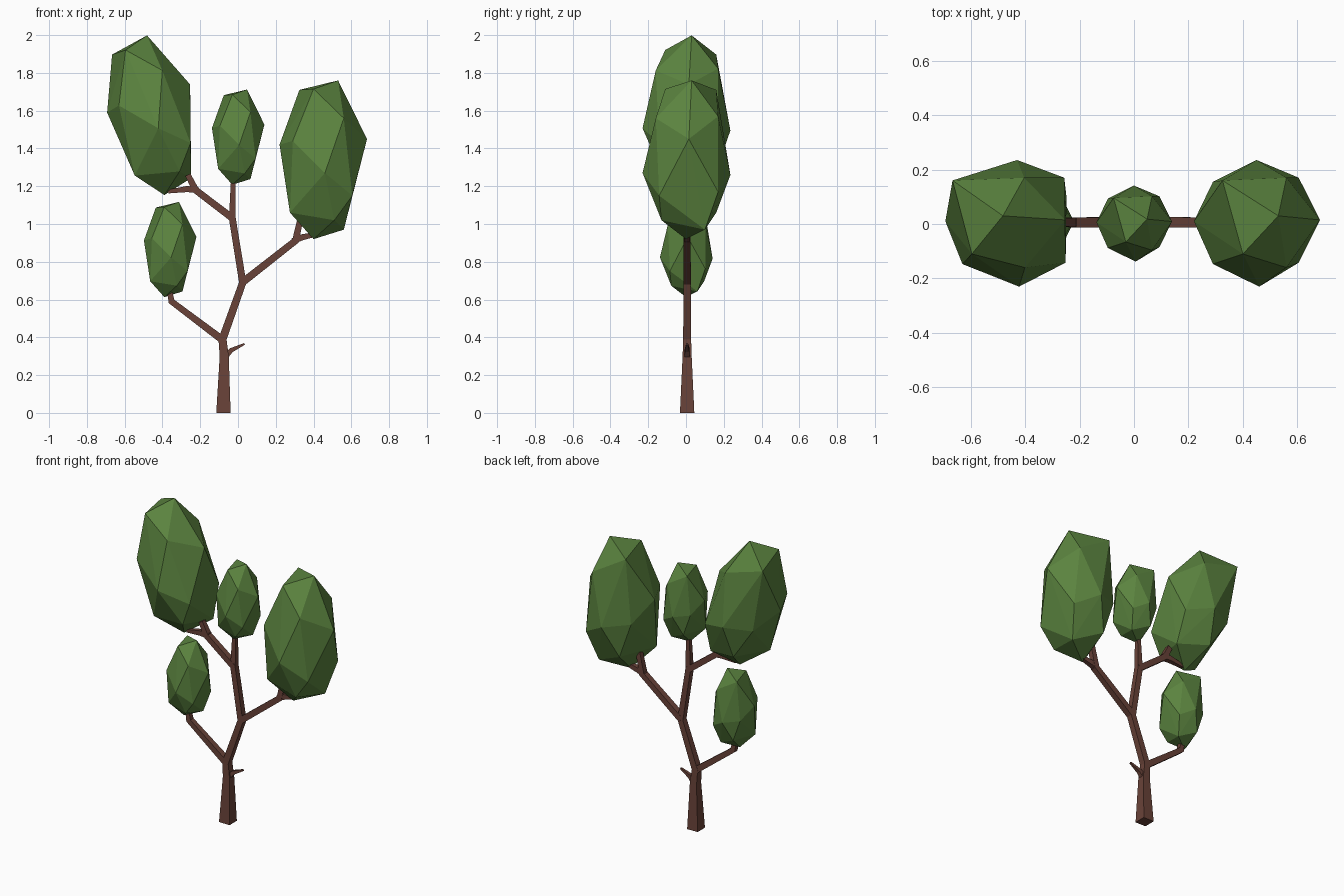
import bpy, bmesh, math
from mathutils import Vector, Matrix

if "Cube" in bpy.data.objects:
    bpy.data.objects.remove(bpy.data.objects["Cube"])


def material(name, color):
    m = bpy.data.materials.new(name)
    m.diffuse_color = (*color, 1)
    m.use_nodes = True
    m.node_tree.nodes["Principled BSDF"].inputs["Base Color"].default_value = m.diffuse_color
    return m


BARK = material("bark", (0.14, 0.055, 0.04))
LEAF = material("leaf", (0.105, 0.23, 0.05))


def finish(bm, name, mat):
    bmesh.ops.recalc_face_normals(bm, faces=bm.faces)
    mesh = bpy.data.meshes.new(name)
    bm.to_mesh(mesh)
    bm.free()
    mesh.materials.append(mat)
    ob = bpy.data.objects.new(name, mesh)
    bpy.context.collection.objects.link(ob)


# square-section limb following (x, z, half width) points
def limb(name, path):
    bm = bmesh.new()
    pts = [Vector((x, z)) for x, z, _ in path]
    rings = []
    for i, (x, z, r) in enumerate(path):
        dirs = []
        if i > 0:
            dirs.append((pts[i] - pts[i - 1]).normalized())
        if i < len(pts) - 1:
            dirs.append((pts[i + 1] - pts[i]).normalized())
        t = sum(dirs, Vector((0, 0))).normalized()
        miter = min(1.3, 1 / max(0.5, t.dot(dirs[0])))
        n = Vector((t.y, -t.x)) * r * miter
        rings.append([bm.verts.new((x + a * n.x, 0.006 + b * r, z + a * n.y))
                      for a, b in ((1, 1), (1, -1), (-1, -1), (-1, 1))])
    for p, q in zip(rings, rings[1:]):
        for k in range(4):
            bm.faces.new((p[k], p[(k + 1) % 4], q[(k + 1) % 4], q[k]))
    bm.faces.new(rings[0])
    bm.faces.new(rings[-1])
    finish(bm, name, BARK)


limb("trunk", [(-.077, 0, .038), (-.073, .30, .024), (-.082, .39, .021),
               (.025, .69, .019), (-.03, 1.03, .018), (-.025, 1.24, .012)])
limb("twig", [(-.075, .29, .016), (-.035, .332, .012), (.034, .365, .005)])
limb("low_left_branch", [(-.08, .385, .02), (-.352, .59, .016), (-.365, .66, .013)])
limb("right_branch", [(.022, .69, .02), (.305, .912, .018), (.335, 1.05, .015)])
limb("right_branch_fork", [(.29, .91, .016), (.34, .93, .016), (.41, .945, .012)])
limb("upper_left_branch", [(-.028, 1.03, .019), (-.225, 1.18, .018), (-.265, 1.26, .015)])
limb("upper_left_branch_fork", [(-.21, 1.18, .016), (-.27, 1.185, .016), (-.37, 1.172, .010)])

# faceted leaf clump: hull of a few points, reused at several sizes
CLUMP = [(.08, .03, .42), (-.125, .16, .37), (-.05, -.11, .375),
         (.233, .015, .11), (-.23, .01, .08), (.155, .17, -.17),
         (.155, -.142, -.19), (-.16, -.147, .10), (0, .235, -.08),
         (.01, -.23, -.07), (.11, -.16, .22), (.11, .17, .23),
         (-.05, 0, -.42), (.11, .10, -.37), (-.175, -.09, -.28),
         (-.08, .16, -.28), (.06, -.13, -.32), (-.16, .155, -.05)]


def clump(name, x, z, scale, tilt=0):
    bm = bmesh.new()
    for p in CLUMP:
        bm.verts.new(p)
    res = bmesh.ops.convex_hull(bm, input=bm.verts)
    loose = [v for v in bm.verts if not v.link_faces]
    bmesh.ops.delete(bm, geom=loose, context='VERTS')
    m = (Matrix.Translation((x, 0, z))
         @ Matrix.Rotation(math.radians(-tilt), 4, 'Y') @ Matrix.Scale(scale, 4))
    bm.transform(m)
    finish(bm, name, LEAF)


clump("right_leaves", .45, 1.34, 1)
clump("upper_left_leaves", -.45, 1.572, 1, 15)
clump("middle_leaves", 0, 1.46, .6)
clump("low_left_leaves", -.36, .865, .6)
